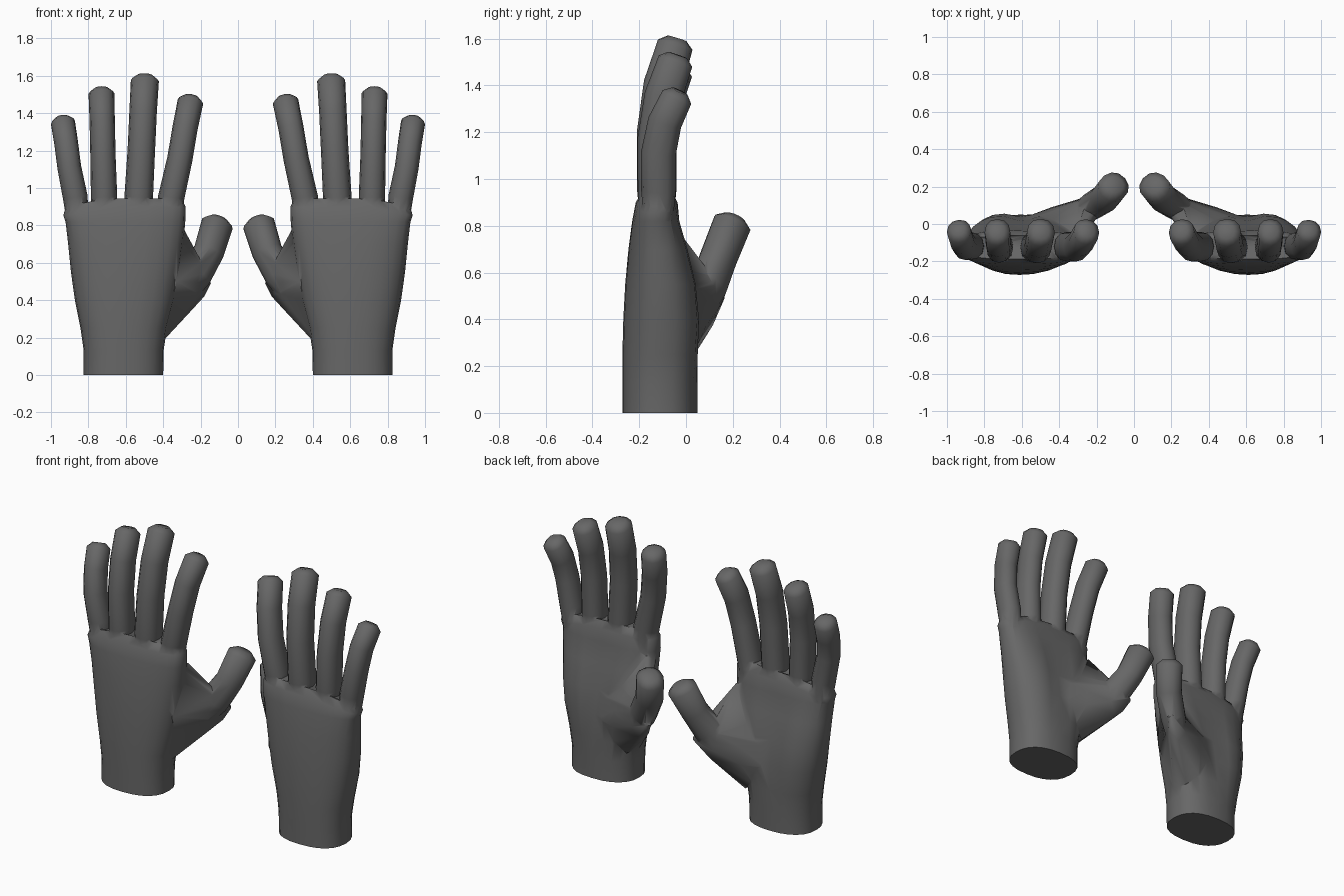
import bpy
import bmesh
import math
from mathutils import Vector, Matrix

if "Cube" in bpy.data.objects:
    bpy.data.objects.remove(bpy.data.objects["Cube"])

skin = bpy.data.materials.new("dark_grey")
skin.diffuse_color = (0.135, 0.135, 0.135, 1.0)
skin.use_nodes = True
skin.node_tree.nodes["Principled BSDF"].inputs["Base Color"].default_value = skin.diffuse_color


def ring(c, u, v, a, b, n, e=2.0):
    """Superellipse of n points around c, with half sizes a and b along u and v."""
    pts = []
    for i in range(n):
        t = 2 * math.pi * i / n
        cs, sn = math.cos(t), math.sin(t)
        pts.append(c + u * a * math.copysign(abs(cs) ** (2 / e), cs)
                   + v * b * math.copysign(abs(sn) ** (2 / e), sn))
    return pts


def finish(name, bm):
    bmesh.ops.recalc_face_normals(bm, faces=bm.faces)
    mesh = bpy.data.meshes.new(name)
    bm.to_mesh(mesh)
    bm.free()
    mesh.materials.append(skin)
    obj = bpy.data.objects.new(name, mesh)
    bpy.context.collection.objects.link(obj)
    return obj


def loft(name, rings):
    """Closed skin over a stack of rings."""
    bm = bmesh.new()
    rows = [[bm.verts.new(p) for p in r] for r in rings]
    n = len(rows[0])
    for r0, r1 in zip(rows, rows[1:]):
        for i in range(n):
            j = (i + 1) % n
            bm.faces.new((r0[i], r0[j], r1[j], r1[i]))
    bm.faces.new(rows[0][::-1])
    bm.faces.new(rows[-1])
    return finish(name, bm)


def digit(name, path, hint, n, cap):
    """Tube along (centre, half width, half depth) stations with a blunt tip."""
    rings = []
    for i, (c, a, b) in enumerate(path):
        t = (path[min(i + 1, len(path) - 1)][0] - path[max(i - 1, 0)][0]).normalized()
        u = (hint - t * hint.dot(t)).normalized()
        v = t.cross(u)
        rings.append(ring(c, u, v, a, b, n, 2.2))
    rings.append(ring(c + t * cap, u, v, a * 0.55, b * 0.55, n, 2.2))
    return loft(name, rings)


# Palm and wrist: z, inner x, outer x, back y, palm-side y, groove depth, squareness
PALM = [
    (0.00, 0.400, 0.825, -0.272, 0.050, 0.00, 2.4),
    (0.13, 0.398, 0.825, -0.272, 0.050, 0.00, 2.4),
    (0.25, 0.380, 0.842, -0.272, 0.058, 0.01, 2.4),
    (0.40, 0.340, 0.872, -0.268, 0.068, 0.03, 2.4),
    (0.55, 0.312, 0.893, -0.260, 0.055, 0.04, 2.4),
    (0.70, 0.292, 0.908, -0.246, 0.015, 0.03, 2.5),
    (0.82, 0.282, 0.922, -0.230, -0.025, 0.01, 2.7),
    (0.90, 0.281, 0.934, -0.215, -0.036, 0.00, 3.0),
    (0.945, 0.300, 0.920, -0.188, -0.062, 0.00, 3.0),
]
rows = []
for z, x0, x1, y0, y1, groove, e in PALM:
    c = Vector(((x0 + x1) / 2, (y0 + y1) / 2, z))
    pts = ring(c, Vector((1, 0, 0)), Vector((0, 1, 0)), (x1 - x0) / 2, (y1 - y0) / 2, 24, e)
    for p in pts:
        if p.y > c.y:
            p.y -= groove * math.exp(-((p.x - 0.6) / 0.08) ** 2)
        if z > 0.85:  # knuckle line drops toward the little finger
            p.z -= 0.2 * max(0.0, p.x - 0.7)
    rows.append(pts)
palm = loft("right_hand", rows)

# Fingers: root x, base x, middle x, tip x, end z, half width, depth scale
FINGERS = {
    "index_finger": (0.378, 0.357, 0.311, 0.254, 1.462, 0.069, 0.94),
    "middle_finger": (0.535, 0.531, 0.517, 0.498, 1.574, 0.075, 1.00),
    "ring_finger": (0.712, 0.716, 0.722, 0.730, 1.504, 0.069, 0.98),
    "little_finger": (0.845, 0.870, 0.902, 0.936, 1.350, 0.065, 0.88),
}
parts = []
for name, (xr, xb, xm, xt, end, w, d) in FINGERS.items():
    span = end - 0.95
    off = 0.06 * (1 - d)
    stations = [
        (xr, -0.125, 0.72, 0.8, 0.060),
        (xb, -0.125, 0.95, 1.02, 0.084),
        (xm, -0.125, 0.95 + 0.4 * span, 0.98, 0.085),
        ((xm + xt) / 2, -0.098, 0.95 + 0.73 * span, 0.98, 0.083),
        (xt, -0.046, end, 1.0, 0.077),
    ]
    path = [(Vector((x, y + off, z)), w * k, b * d) for x, y, z, k, b in stations]
    parts.append(digit(name, path, Vector((1, 0, 0)), 12, 0.028))

# Thumb
THUMB = [
    (0.310, 0.040, 0.44, 0.090, 0.060),
    (0.225, 0.095, 0.54, 0.090, 0.074),
    (0.156, 0.138, 0.66, 0.081, 0.078),
    (0.110, 0.198, 0.81, 0.086, 0.079),
]
path = [(Vector((x, y, z)), a, b) for x, y, z, a, b in THUMB]
parts.append(digit("thumb", path, Vector((0.64, -0.43, 0.64)), 12, 0.03))

# Fleshy thumb pad and the web running up to the index finger
PAD = [
    (0.30, -0.13, 0.80), (0.31, -0.05, 0.80), (0.23, 0.035, 0.665),
    (0.165, 0.09, 0.55), (0.145, 0.14, 0.49), (0.165, 0.165, 0.49),
    (0.18, 0.11, 0.42), (0.24, 0.06, 0.355), (0.25, 0.115, 0.375),
    (0.33, 0.00, 0.285), (0.34, 0.065, 0.30), (0.393, -0.10, 0.19),
    (0.41, 0.00, 0.19), (0.29, 0.135, 0.44), (0.25, 0.14, 0.55),
    (0.44, 0.090, 0.38), (0.44, 0.085, 0.48), (0.56, 0.045, 0.38),
    (0.55, 0.03, 0.52), (0.48, 0.03, 0.25), (0.33, -0.17, 0.50),
    (0.50, -0.12, 0.50), (0.40, -0.12, 0.78),
]
bm = bmesh.new()
for co in PAD:
    bm.verts.new(co)
hull = bmesh.ops.convex_hull(bm, input=bm.verts[:])
spare = [g for g in hull["geom_interior"] if isinstance(g, bmesh.types.BMVert)]
bmesh.ops.delete(bm, geom=spare, context='VERTS')
parts.append(finish("thumb_pad", bm))

# Fuse the digits and pad into the palm
for part in parts:
    mod = palm.modifiers.new(part.name, 'BOOLEAN')
    mod.operation = 'UNION'
    mod.solver = 'EXACT'
    mod.object = part
bpy.context.view_layer.update()
fused = bpy.data.meshes.new_from_object(
    palm.evaluated_get(bpy.context.evaluated_depsgraph_get()))
palm.modifiers.clear()
palm.data = fused
for part in parts:
    bpy.data.objects.remove(part)

# Mirrored left hand
mirrored = fused.copy()
mirrored.transform(Matrix.Scale(-1, 4, Vector((1, 0, 0))))
mirrored.flip_normals()
left = bpy.data.objects.new("left_hand", mirrored)
bpy.context.collection.objects.link(left)

# Smooth shading with a crisp wrist edge
for obj in (palm, left):
    bpy.ops.object.select_all(action='DESELECT')
    obj.select_set(True)
    bpy.context.view_layer.objects.active = obj
    bpy.ops.object.shade_smooth_by_angle(angle=math.radians(70))
